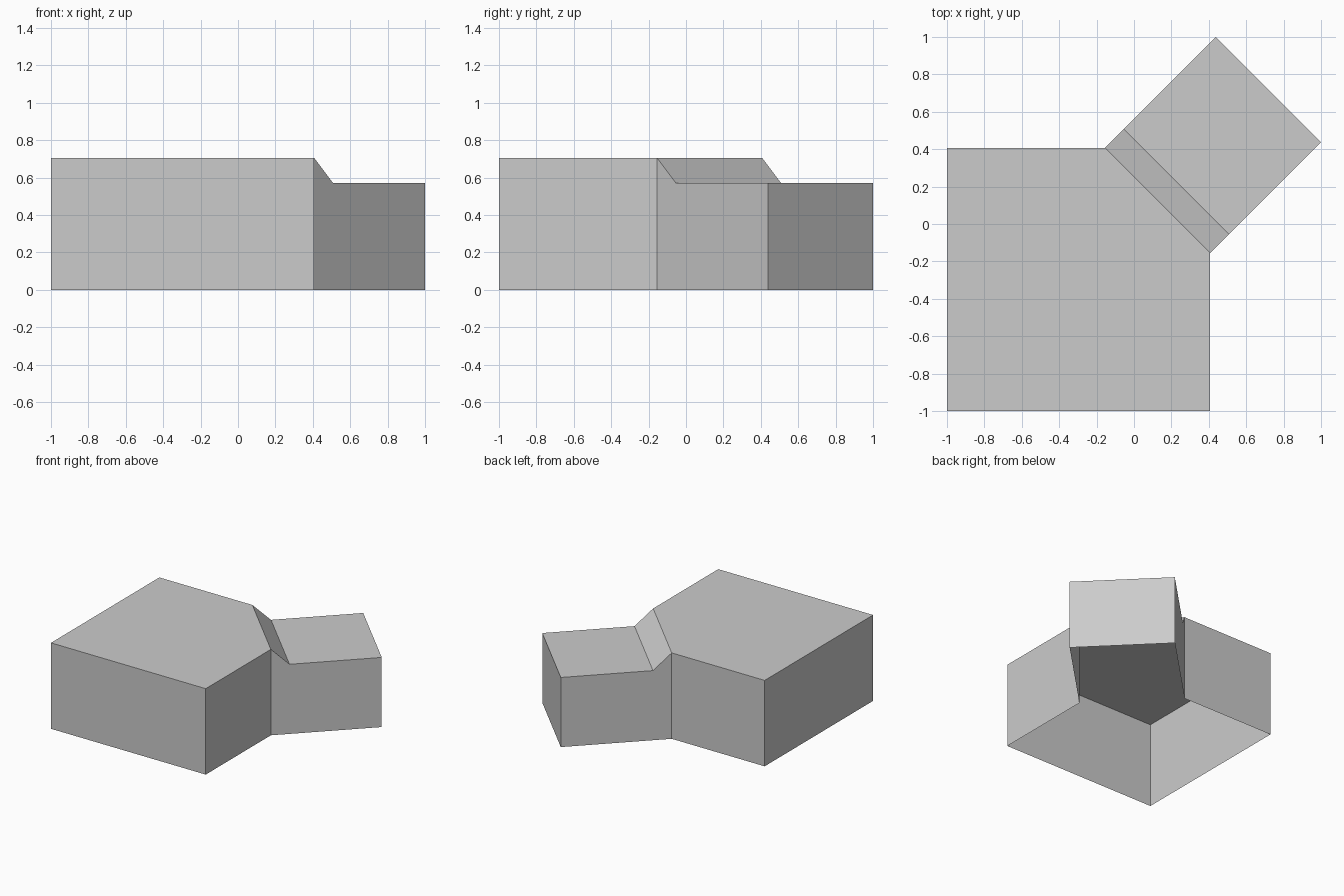
import bpy, bmesh, math
from mathutils import Matrix, Vector

cube = bpy.data.objects.get("Cube")
if cube:
    bpy.data.objects.remove(cube)

# Single plain grey
grey = bpy.data.materials.new("plain grey")
grey.use_nodes = True
colour = (0.6, 0.6, 0.6, 1)
grey.diffuse_color = colour
grey.node_tree.nodes["Principled BSDF"].inputs["Base Color"].default_value = colour


def prism_shell(name, profile, depth, matrix, open_edges=(), caps=(True, True)):
    """Extrude a counter-clockwise XY profile along Z, leaving chosen sides open."""
    bm = bmesh.new()
    low = [bm.verts.new((x, y, 0)) for x, y in profile]
    high = [bm.verts.new((x, y, depth)) for x, y in profile]
    n = len(profile)
    for i in range(n):
        j = (i + 1) % n
        if i not in open_edges:
            bm.faces.new((low[i], low[j], high[j], high[i]))
    if caps[0]:
        bm.faces.new(low[::-1])
    if caps[1]:
        bm.faces.new(high)
    bm.transform(matrix)
    mesh = bpy.data.meshes.new(name)
    bm.to_mesh(mesh)
    bm.free()
    mesh.materials.append(grey)
    obj = bpy.data.objects.new(name, mesh)
    bpy.context.collection.objects.link(obj)
    return obj


edge, cut = 0.407, -0.155      # body side and start of its cut corner
tall, low_top = 0.706, 0.572   # roof heights
root2 = math.sqrt(2)
width = (edge - cut) * root2
slope, length = 0.1 * root2, 0.593 * root2

# Main hall: square with one corner cut open, no floor
prism_shell("main_block",
            [(-1, -1), (edge, -1), (edge, cut), (cut, edge), (-1, edge)],
            tall, Matrix(), open_edges=(2,), caps=(False, True))

# Diagonal wing: side profile extruded across its width, no floor or inner wall
along = Vector((1, 1, 0)).normalized()
across = Vector((1, -1, 0)).normalized()
up = Vector((0, 0, 1))
frame = Matrix((along, up, across)).transposed().to_4x4()
frame.translation = (cut, edge, 0)
prism_shell("angled_wing",
            [(0, 0), (length, 0), (length, low_top), (slope, low_top), (0, tall)],
            width, frame, open_edges=(0, 4))
